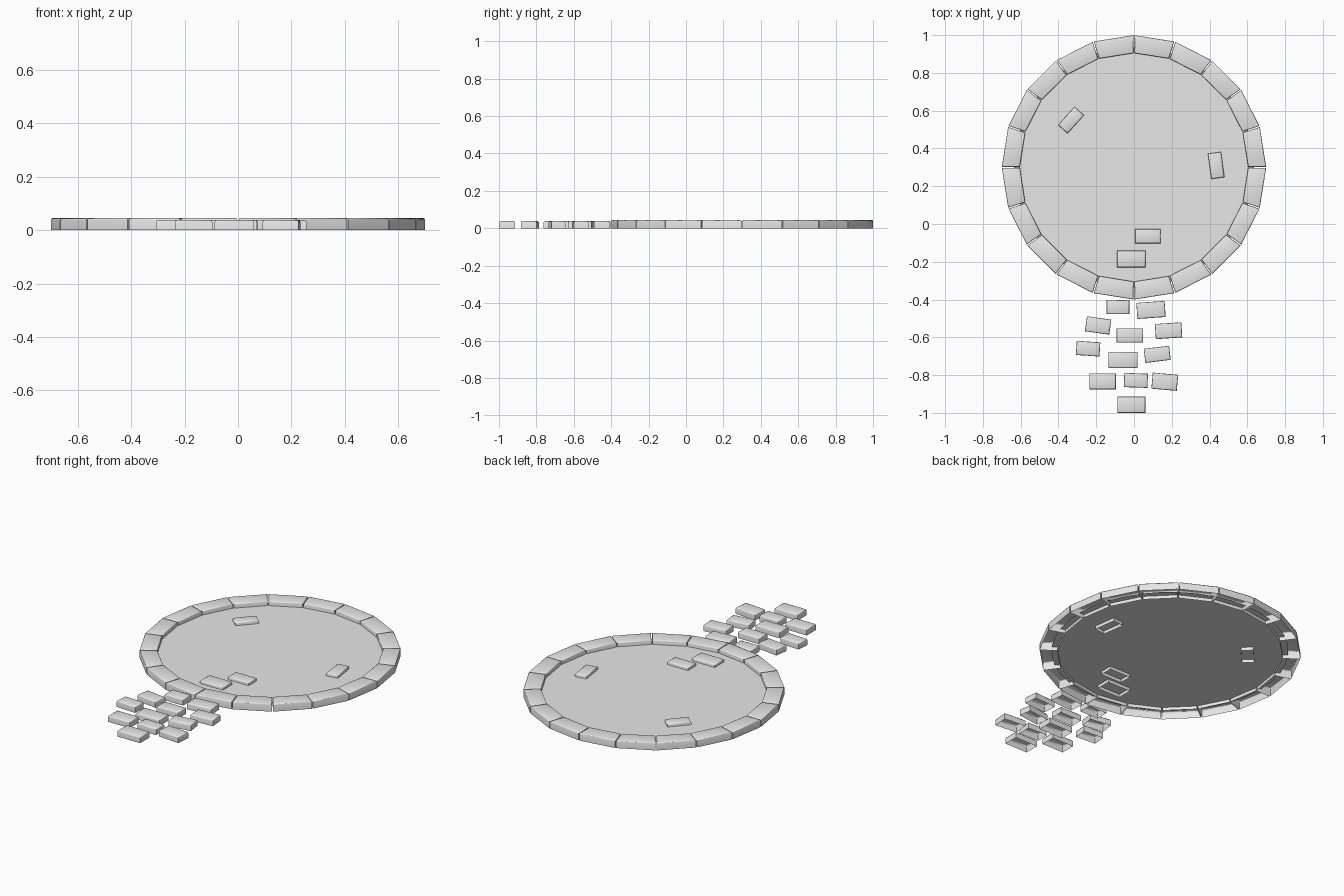
import bpy, bmesh, math
from mathutils import Matrix, Vector

cube = bpy.data.objects.get("Cube")
if cube:
    bpy.data.objects.remove(cube, do_unlink=True)

# one shared stone colour
stone = bpy.data.materials.new("stone_grey")
stone.use_nodes = True
stone.diffuse_color = (0.8, 0.8, 0.8, 1)
stone.node_tree.nodes["Principled BSDF"].inputs["Base Color"].default_value = (0.8, 0.8, 0.8, 1)

CENTRE = Vector((0, 0.3, 0))
SIDES = 20


def finish(name, bm, smooth=True):
    mesh = bpy.data.meshes.new(name)
    bm.to_mesh(mesh)
    bm.free()
    mesh.materials.append(stone)
    obj = bpy.data.objects.new(name, mesh)
    bpy.context.collection.objects.link(obj)
    if smooth:
        bpy.ops.object.select_all(action="DESELECT")
        obj.select_set(True)
        bpy.context.view_layer.objects.active = obj
        bpy.ops.object.shade_smooth_by_angle(angle=math.radians(50))
    return obj


def block(name, outline, height, bevel):
    """Hollow block, open underneath, with softened top edges."""
    bm = bmesh.new()
    low = [bm.verts.new((x, y, 0)) for x, y in outline]
    top = [bm.verts.new((x, y, height)) for x, y in outline]
    n = len(outline)
    for i in range(n):
        j = (i + 1) % n
        bm.faces.new((low[i], low[j], top[j], top[i]))
    cap = bm.faces.new(top)
    bmesh.ops.bevel(bm, geom=list(cap.edges), offset=bevel, segments=2,
                    profile=0.5, affect="EDGES")
    return finish(name, bm)


# circular kerb of straight blocks with thin joints
step = 2 * math.pi / SIDES
for i in range(SIDES):
    a, b = i * step, (i + 1) * step
    mid = (a + b) / 2
    side = Vector((-math.sin(mid), math.cos(mid), 0)) * 0.003
    outline = []
    for r, ang, s in ((0.605, a, 1), (0.7, a, 1), (0.7, b, -1), (0.605, b, -1)):
        p = CENTRE + Vector((math.cos(ang), math.sin(ang), 0)) * r + side * s
        outline.append((p.x, p.y))
    block(f"kerb_block_{i + 1}", outline, 0.045, 0.006)

# round floor inside the kerb
bm = bmesh.new()
bmesh.ops.create_circle(bm, cap_ends=True, segments=40, radius=0.635,
                        matrix=Matrix.Translation(CENTRE + Vector((0, 0, 0.019))))
finish("floor", bm, False)


def paver(name, x, y, length, width, turn):
    rot = Matrix.Rotation(math.radians(turn), 2)
    outline = []
    for sx, sy in ((-1, -1), (1, -1), (1, 1), (-1, 1)):
        p = rot @ Vector((sx * length / 2, sy * width / 2))
        outline.append((x + p.x, y + p.y))
    block(name, outline, 0.038, 0.008)


# loose path stones: x, y, length, width, turn
PATH = [
    (-.085, -.44, .12, .075, 0), (.09, -.455, .15, .085, 4),
    (-.19, -.537, .13, .08, -8), (.183, -.565, .14, .08, 4),
    (-.022, -.59, .14, .075, 0), (-.243, -.66, .125, .075, -4),
    (.123, -.69, .135, .075, 7), (-.058, -.72, .155, .085, 0),
    (-.166, -.833, .14, .085, 0), (.01, -.828, .125, .075, -2),
    (.163, -.835, .135, .085, -5), (-.014, -.957, .148, .086, 0),
]
for i, spec in enumerate(PATH):
    paver(f"path_stone_{i + 1}", *spec)

# stones set into the floor
INSET = [
    (.074, -.065, .135, .075, 0), (-.014, -.185, .15, .088, 0),
    (.435, .31, .135, .07, 98), (-.333, .55, .13, .067, 48),
]
for i, spec in enumerate(INSET):
    paver(f"floor_stone_{i + 1}", *spec)
